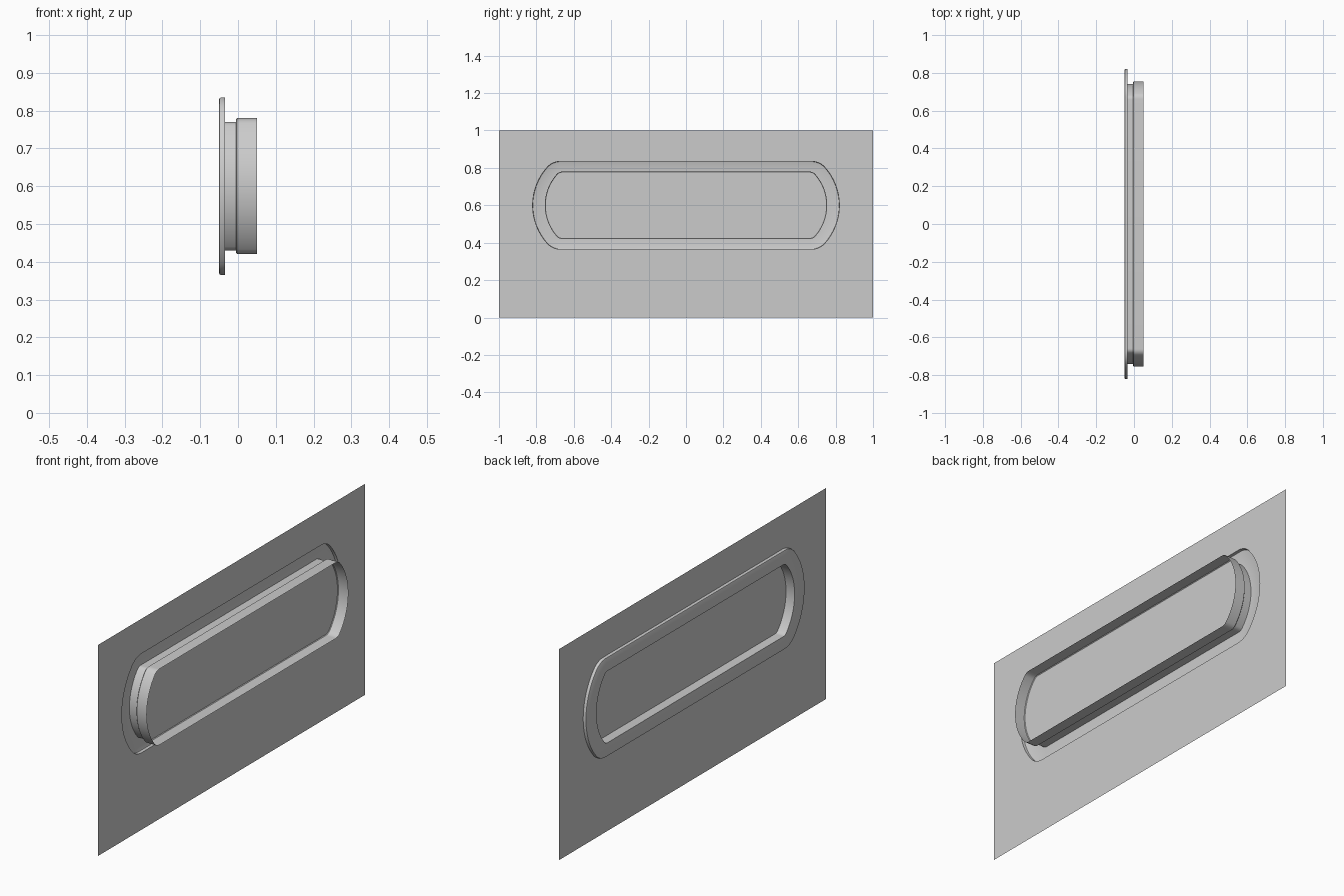
import bpy, bmesh, math

if "Cube" in bpy.data.objects:
    bpy.data.objects.remove(bpy.data.objects["Cube"])

ZC = 0.6  # height of the opening's centre


def outline(length, d):
    """Slot outline (y, z): straight long sides, bowed ends, filleted corners."""
    H, R, r = 0.18 + d, 0.25 + d, 0.04 + d
    c = length - R
    dy = math.sqrt((R - r) ** 2 - (H - r) ** 2)
    a = math.atan2(H - r, dy)
    q = [(c + R * math.cos(a * i / 8), R * math.sin(a * i / 8)) for i in range(9)]
    for i in range(1, 7):
        t = a + (math.pi / 2 - a) * i / 6
        q.append((c + dy + r * math.cos(t), H - r + r * math.sin(t)))
    top = q + [(-y, z) for y, z in reversed(q)]
    return top + [(y, -z) for y, z in reversed(top[1:-1])]


def finish(bm, name):
    me = bpy.data.meshes.new(name)
    bmesh.ops.recalc_face_normals(bm, faces=bm.faces)
    bm.to_mesh(me)
    bm.free()
    ob = bpy.data.objects.new(name, me)
    bpy.context.collection.objects.link(ob)
    bpy.context.view_layer.objects.active = ob
    ob.select_set(True)
    bpy.ops.object.shade_smooth_by_angle(angle=math.radians(35))
    ob.select_set(False)


def add_ring(bm, x, length, d):
    return [bm.verts.new((x, y, ZC + z)) for y, z in outline(length, d)]


def loft(name, sections, cap=False):
    bm = bmesh.new()
    rings = [add_ring(bm, *s) for s in sections]
    for a, b in zip(rings, rings[1:]):
        for i in range(len(a)):
            j = (i + 1) % len(a)
            bm.faces.new((a[i], a[j], b[j], b[i]))
    if cap:
        bm.faces.new(rings[-1])
    finish(bm, name)


# flat sheet with the slot-shaped hole
bm = bmesh.new()
hole = add_ring(bm, -0.035, 0.82, 0.055)
rect = [bm.verts.new((-0.035, y, z)) for y, z in ((-1, 0), (1, 0), (1, 1), (-1, 1))]
edges = [bm.edges.new((l[i], l[(i + 1) % len(l)])) for l in (hole, rect) for i in range(len(l))]
bmesh.ops.triangle_fill(bm, use_beauty=True, use_dissolve=False, edges=edges)
finish(bm, "wall_panel")

# pressed rim, neck and closing pane
loft("rim_and_pane", [
    (-0.035, 0.82, 0.055), (-0.045, 0.82, 0.055), (-0.0485, 0.8185, 0.0535),
    (-0.05, 0.815, 0.05), (-0.05, 0.742, -0.01), (-0.005, 0.742, -0.01)], cap=True)

# sleeve standing out on the other side
loft("sleeve", [
    (-0.005, 0.742, -0.01), (-0.005, 0.752, -0.003), (-0.002, 0.755, 0.0),
    (0.05, 0.755, 0.0)])
